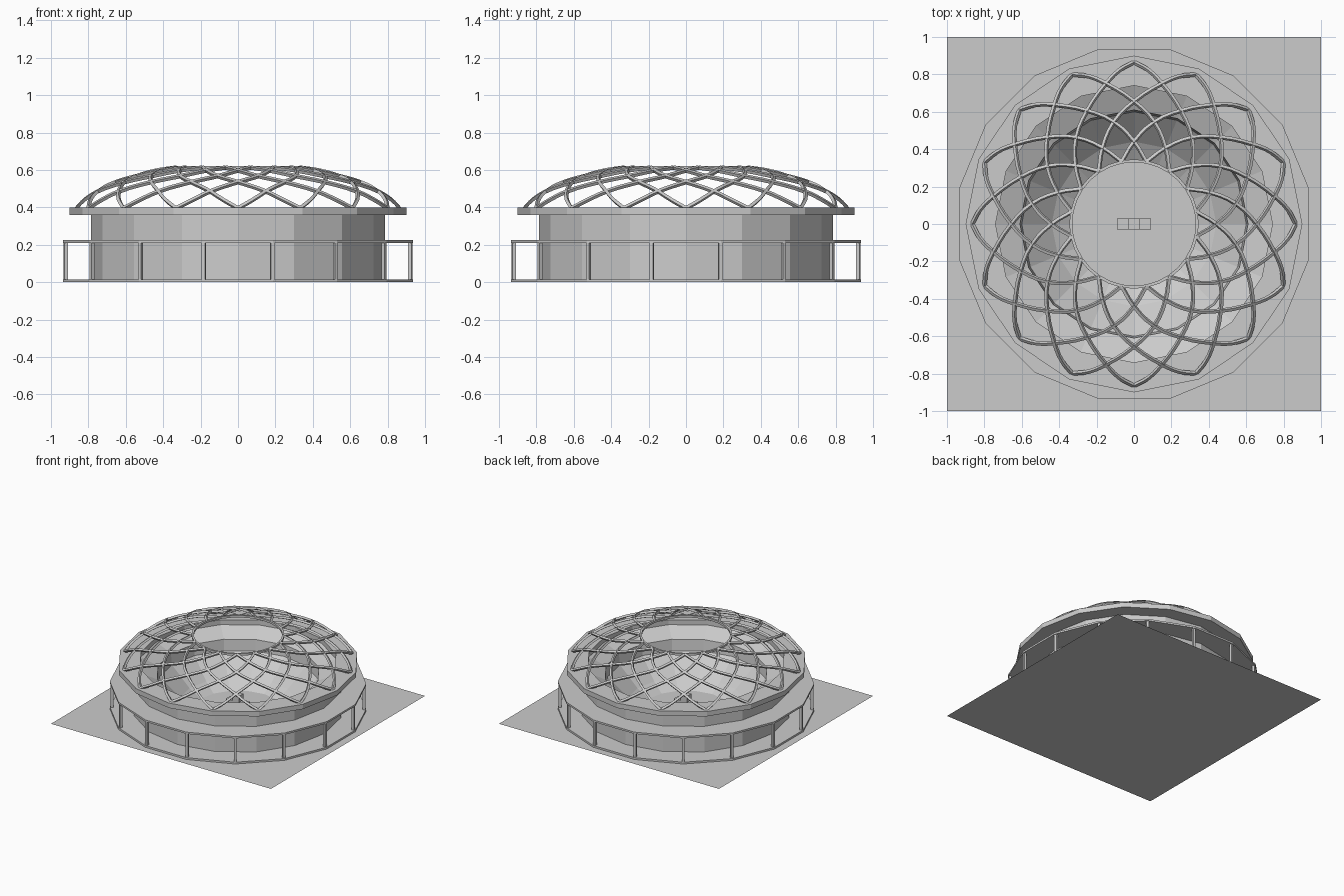
import bpy, math
from math import sin, cos, pi, radians

if "Cube" in bpy.data.objects:
    bpy.data.objects.remove(bpy.data.objects["Cube"])

SIDES = 16
HALF = pi / SIDES


def mesh_object(name, verts, faces):
    me = bpy.data.meshes.new(name)
    me.from_pydata(verts, [], faces)
    me.update()
    ob = bpy.data.objects.new(name, me)
    bpy.context.collection.objects.link(ob)
    return ob


def lathe(name, profile, start=0.0, closed=False, sides=SIDES):
    """Spin (radius, z) points around z into flat facets."""
    n = len(profile)
    verts = [(r * cos(start + 2 * pi * s / sides), r * sin(start + 2 * pi * s / sides), z)
             for s in range(sides) for r, z in profile]
    faces = []
    for s in range(sides):
        t = (s + 1) % sides
        for i in range(n if closed else n - 1):
            j = (i + 1) % n
            faces.append((s * n + i, t * n + i, t * n + j, s * n + j))
    return mesh_object(name, verts, faces)


def box(name, loc, size, angle=0.0):
    bpy.ops.mesh.primitive_cube_add(size=1, location=loc, rotation=(0, 0, angle))
    ob = bpy.context.object
    ob.name = name
    ob.scale = size
    return ob


# Site plane
mesh_object("site_plane", [(-1, -1, 0), (1, -1, 0), (1, 1, 0), (-1, 1, 0)], [(0, 1, 2, 3)])

# Outer wall with overhanging cornice, running down into the two-tier seating bowl
lathe("wall_and_bowl", [(0.785, 0), (0.785, 0.36), (0.90, 0.36), (0.90, 0.40),
                        (0.74, 0.40), (0.74, 0.36), (0.61, 0.30), (0.60, 0.21),
                        (0.44, 0.06), (0.34, 0.0)])

# Arcade around the wall: floor slab, roof slab and columns
for name, z in (("arcade_floor", 0.0), ("arcade_roof", 0.21)):
    lathe(name, [(0.77, z), (0.955, z), (0.955, z + 0.015), (0.77, z + 0.015)],
          start=HALF, closed=True)
for k in range(SIDES):
    a = HALF + 2 * pi * k / SIDES
    box("arcade_column", (0.938 * cos(a), 0.938 * sin(a), 0.1125), (0.02, 0.02, 0.2), a)

# Lattice dome: crossing ribs (twist in degrees, radius, height)
RIB = [(0, 0.865, 0.395), (5.5, 0.825, 0.44), (11.25, 0.765, 0.485), (22.5, 0.655, 0.535),
       (33.75, 0.555, 0.567), (45, 0.44, 0.597), (56.25, 0.338, 0.613)]
curve = bpy.data.curves.new("dome_ribs", 'CURVE')
curve.dimensions = '3D'
curve.bevel_depth = 0.012
curve.bevel_resolution = 0
curve.resolution_u = 3
for k in range(SIDES):
    for sign in (-1, 1):
        sp = curve.splines.new('BEZIER')
        sp.bezier_points.add(len(RIB) - 1)
        for p, (t, r, z) in zip(sp.bezier_points, RIB):
            a = 2 * pi * k / SIDES + sign * radians(t)
            p.co = (r * cos(a), r * sin(a), z)
            p.handle_left_type = p.handle_right_type = 'AUTO'
        sp.use_smooth = False
curve.use_fill_caps = True
bpy.context.collection.objects.link(bpy.data.objects.new("dome_ribs", curve))

# Ring around the roof opening
lathe("oculus_ring", [(0.33, 0.605), (0.346, 0.605), (0.346, 0.622), (0.33, 0.622)],
      closed=True, sides=32)

# Three-block platform at the centre of the field
for x, h in ((-0.06, 0.08), (0, 0.13), (0.06, 0.08)):
    box("platform_block", (x, 0, h / 2), (0.06, 0.06, h))
